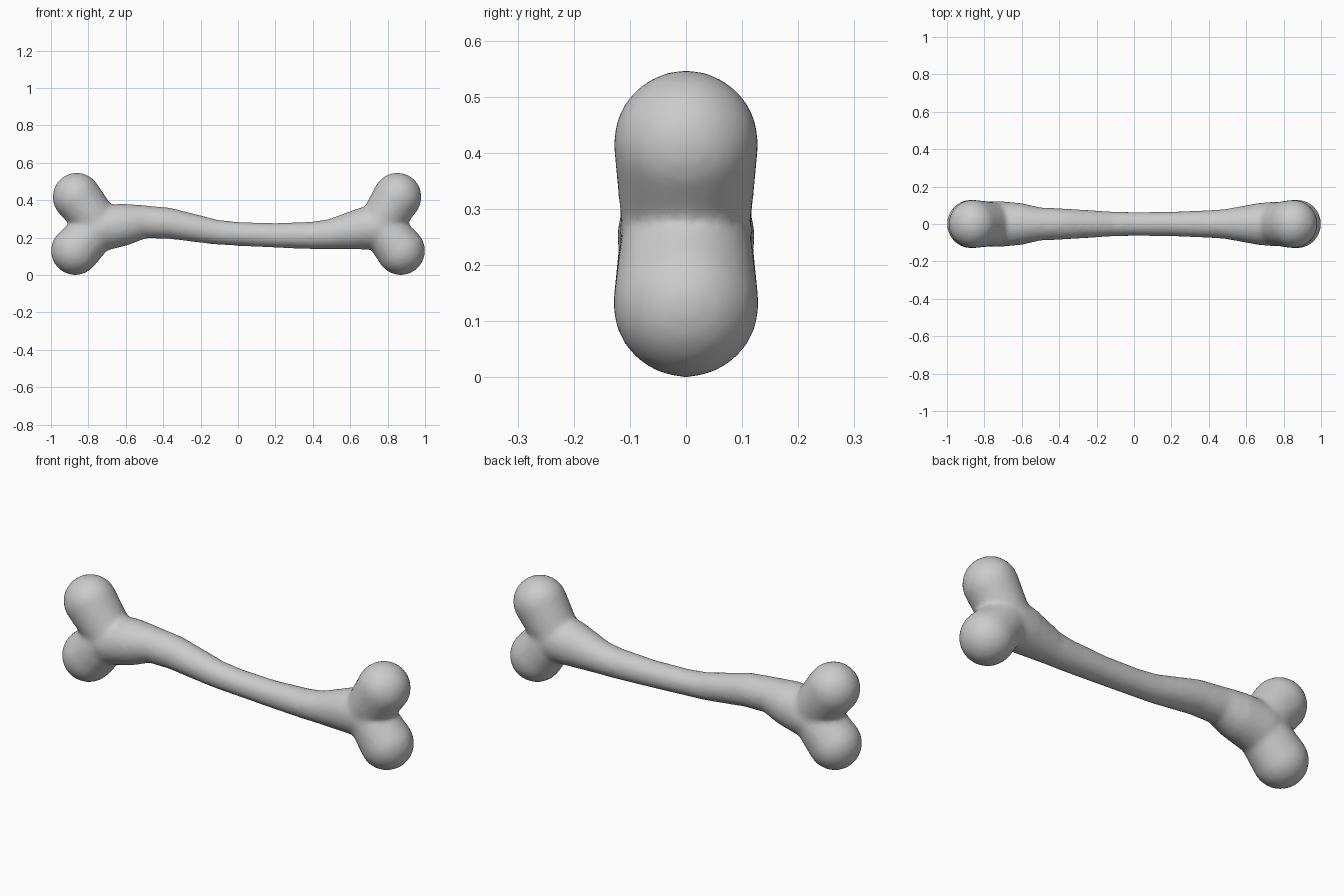
import bpy
import bmesh
from mathutils import Vector, Matrix

if "Cube" in bpy.data.objects:
    bpy.data.objects.remove(bpy.data.objects["Cube"])

bm = bmesh.new()


def link(a, b):
    """Rounded tapered segment: convex hull around two balls (x, z, radius)."""
    part = bmesh.new()
    for x, z, r in (a, b):
        bmesh.ops.create_icosphere(part, subdivisions=3, radius=r,
                                   matrix=Matrix.Translation(Vector((x, 0, z))))
    hull = bmesh.ops.convex_hull(part, input=part.verts[:])
    loose = {g for g in hull["geom_interior"] + hull["geom_unused"]
             if isinstance(g, bmesh.types.BMVert)}
    bmesh.ops.delete(part, geom=list(loose), context='VERTS')
    bmesh.ops.recalc_face_normals(part, faces=part.faces[:])
    me = bpy.data.meshes.new("segment")
    part.to_mesh(me)
    part.free()
    bm.from_mesh(me)
    bpy.data.meshes.remove(me)


# Shaft: gently bowed, thinnest in the middle
shaft = [(-.735, .25, .124), (-.62, .268, .114), (-.51, .285, .089),
         (-.37, .277, .083), (-.12, .23, .067), (0, .22, .064),
         (.2, .212, .066), (.4, .212, .074), (.5, .219, .081),
         (.68, .25, .114), (.75, .255, .120)]
for a, b in zip(shaft, shaft[1:]):
    link(a, b)

# Two knobs at each end, with necks running into the shaft
link((-.862, .418, .130), (-.75, .275, .116))
link((-.870, .130, .131), (-.75, .255, .118))
link((.852, .418, .130), (.76, .275, .116))
link((.870, .130, .131), (.77, .255, .116))

mesh = bpy.data.meshes.new("bone")
bm.to_mesh(mesh)
bm.free()
bone = bpy.data.objects.new("bone", mesh)
bpy.context.collection.objects.link(bone)

# Fuse the segments into one skin and soften the joins
remesh = bone.modifiers.new("fuse", 'REMESH')
remesh.mode = 'VOXEL'
remesh.voxel_size = 0.012
remesh.use_smooth_shade = True
soft = bone.modifiers.new("soften", 'SMOOTH')
soft.factor = 0.5
soft.iterations = 8
